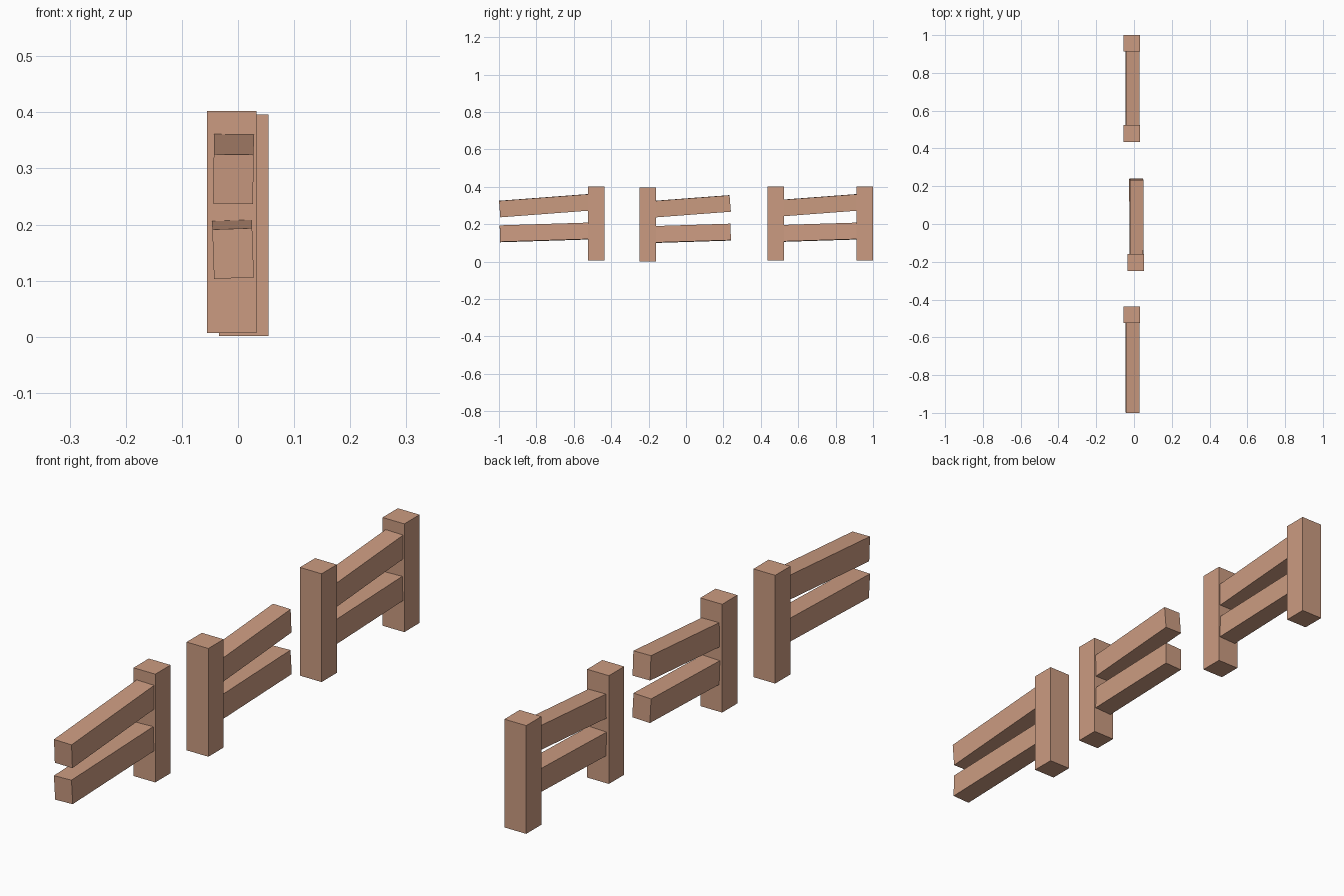
import bpy
from math import radians

if "Cube" in bpy.data.objects:
    bpy.data.objects.remove(bpy.data.objects["Cube"])

wood = bpy.data.materials.new("wood")
wood.diffuse_color = (0.60, 0.33, 0.22, 1)
wood.use_nodes = True
wood.node_tree.nodes["Principled BSDF"].inputs["Base Color"].default_value = wood.diffuse_color


def box(name, center, size, rot=(0, 0, 0)):
    bpy.ops.mesh.primitive_cube_add(size=1, location=center)
    ob = bpy.context.object
    ob.name = name
    ob.scale = size
    ob.rotation_euler = [radians(a) for a in rot]
    ob.data.materials.append(wood)
    bpy.ops.object.transform_apply(location=False, rotation=True, scale=True)
    return ob


def post(name, x, y, z):
    box(name, (x, y, z + 0.1975), (0.088, 0.088, 0.395))


def rails(name, x, y, z):
    # slightly crooked pair of sloping rails, each with its own tilt and roll
    box(name + "_upper_rail", (x + 0.003, y, z + 0.292), (0.071, 0.48, 0.088), (4.3, 0.8, 0))
    box(name + "_lower_rail", (x + 0.002, y + 0.002, z + 0.149), (0.071, 0.48, 0.088), (1.8, -2, 0))


# front section: rails with one post at the back end
rails("front", -0.011, -0.757, 0.007)
post("front_post", -0.011, -0.480, 0.007)

# middle section: one post at the front end
rails("middle", 0.010, -0.003, 0.001)
post("middle_post", 0.010, -0.204, 0.001)

# back section: posts at both ends
rails("back", -0.011, 0.680, 0.007)
post("back_near_post", -0.011, 0.479, 0.007)
post("back_far_post", -0.011, 0.956, 0.007)
